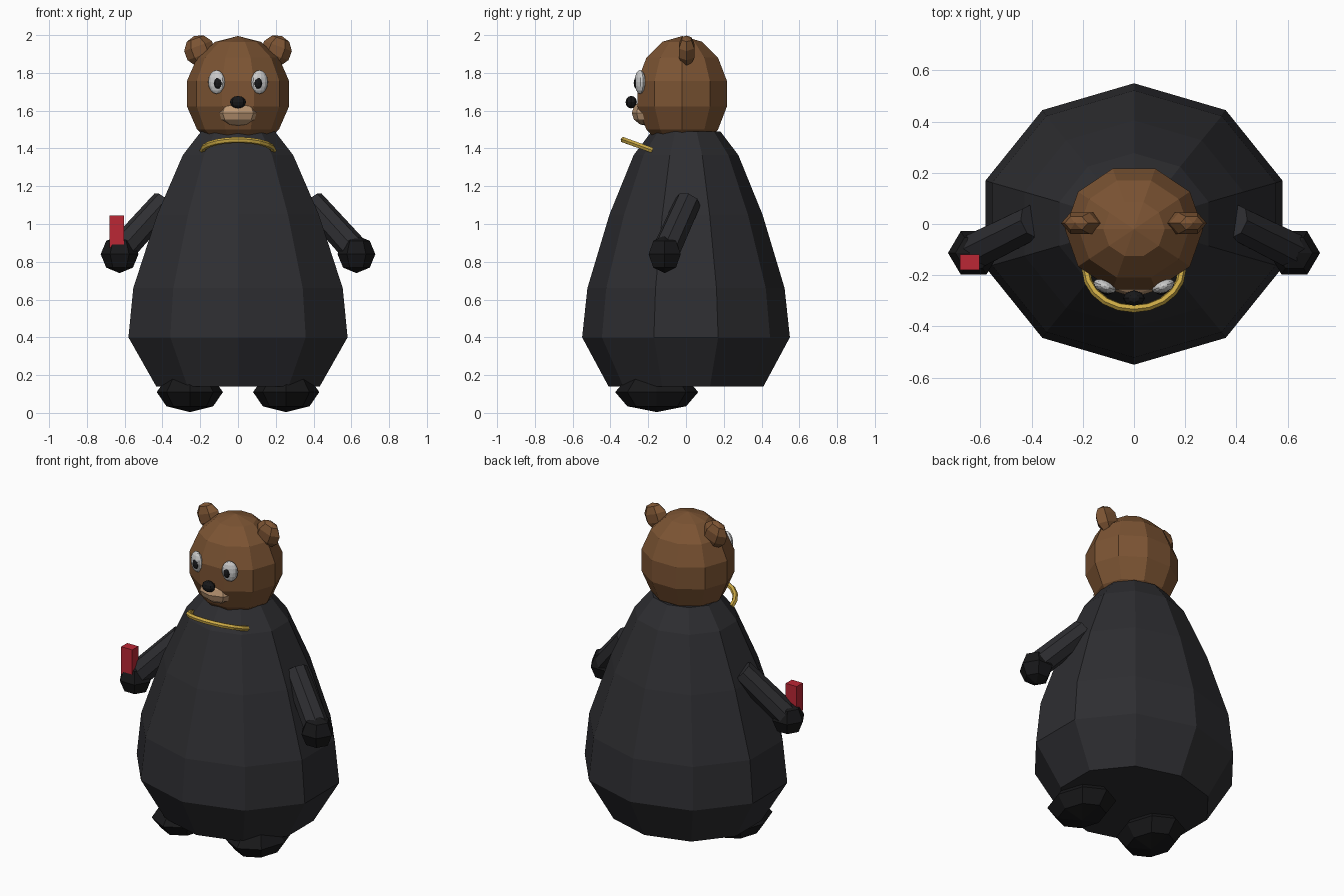
import bpy, bmesh
from math import sin, cos, pi, radians
from mathutils import Matrix, Vector, Euler

if "Cube" in bpy.data.objects:
    bpy.data.objects.remove(bpy.data.objects["Cube"])


def material(name, rgb):
    m = bpy.data.materials.new(name)
    m.diffuse_color = (*rgb, 1)
    m.use_nodes = True
    m.node_tree.nodes["Principled BSDF"].inputs["Base Color"].default_value = m.diffuse_color
    return m


CLOTH = material("cloth", (0.027, 0.027, 0.031))
DARK = material("dark", (0.009, 0.009, 0.010))
FUR = material("fur", (0.20, 0.088, 0.033))
TAN = material("tan", (0.52, 0.32, 0.18))
WHITE = material("white", (0.85, 0.85, 0.85))
GOLD = material("gold", (0.60, 0.40, 0.06))
RED = material("red", (0.50, 0.02, 0.035))


def finish(name, bm, mat, matrix=Matrix()):
    bm.transform(matrix)
    bmesh.ops.recalc_face_normals(bm, faces=bm.faces)
    mesh = bpy.data.meshes.new(name)
    bm.to_mesh(mesh)
    bm.free()
    mesh.materials.append(mat)
    ob = bpy.data.objects.new(name, mesh)
    bpy.context.collection.objects.link(ob)
    return ob


def lathe(name, profile, sides, mat, phase=0.0, matrix=Matrix()):
    """Stack of (rx, ry, z) rings, closed at both ends."""
    bm = bmesh.new()
    rings = []
    for rx, ry, z in profile:
        angles = [phase + 2 * pi * i / sides for i in range(sides)]
        rings.append([bm.verts.new((rx * cos(a), ry * sin(a), z)) for a in angles])
    for lo, hi in zip(rings, rings[1:]):
        for i in range(sides):
            j = (i + 1) % sides
            bm.faces.new((lo[i], lo[j], hi[j], hi[i]))
    bm.faces.new(rings[0][::-1])
    bm.faces.new(rings[-1])
    bmesh.ops.remove_doubles(bm, verts=bm.verts, dist=1e-5)
    return finish(name, bm, mat, matrix)


def ball(name, centre, radii, sides, rings, mat, rot=(0, 0, 0), phase=0.0):
    profile = []
    for k in range(rings + 1):
        t = -pi / 2 + pi * k / rings
        profile.append((radii[0] * cos(t), radii[1] * cos(t), radii[2] * sin(t)))
    matrix = Matrix.Translation(centre) @ Euler(rot).to_matrix().to_4x4()
    return lathe(name, profile, sides, mat, phase, matrix)


# Robe and head
robe = [(0.455, 0.41, 0.14), (0.61, 0.55, 0.40), (0.583, 0.522, 0.66),
        (0.45, 0.405, 1.05), (0.307, 0.277, 1.365), (0.205, 0.182, 1.49)]
lathe("robe_body", robe, 10, CLOTH, pi / 2)
ball("head", (0, -0.02, 1.69), (0.277, 0.255, 0.305), 10, 7, FUR)

# Muzzle and nose
ball("muzzle", (0, -0.20, 1.588), (0.115, 0.087, 0.07), 8, 6, TAN)
ball("nose", (0, -0.29, 1.645), (0.043, 0.03, 0.033), 8, 6, DARK)

# Paired parts
for side, s in (("left", 1), ("right", -1)):
    ball("ear_" + side, (s * 0.203, 0.003, 1.918), (0.082, 0.05, 0.083), 6, 5, FUR,
         (0, s * radians(20), 0))
    ball("eye_" + side, (s * 0.114, -0.243, 1.752), (0.047, 0.026, 0.063), 12, 8, WHITE,
         (0, 0, s * radians(20)))
    ball("pupil_" + side, (s * 0.106, -0.262, 1.746), (0.024, 0.015, 0.031), 8, 6, DARK)

    shoulder = Vector((s * 0.39, 0.01, 1.115))
    wrist = Vector((s * 0.62, -0.105, 0.86))
    axis = wrist - shoulder
    place = Matrix.Translation(shoulder) @ axis.to_track_quat('Z', 'Y').to_matrix().to_4x4()
    lathe("arm_" + side, [(0.07, 0.07, 0), (0.075, 0.075, axis.length)], 8, CLOTH,
          pi / 8, place)
    ball("hand_" + side, (s * 0.627, -0.113, 0.84), (0.1, 0.098, 0.1), 6, 4, DARK)
    ball("foot_" + side, (s * 0.255, -0.155, 0.11), (0.175, 0.22, 0.106), 8, 4, DARK)

# Tilted half-ring necklace: square-ish section swept along an arc
bm = bmesh.new()
steps, sides = 10, 6
rings = []
for k in range(steps + 1):
    a = pi + pi * k / steps
    out = Vector((cos(a), sin(a), -0.4 * sin(a))).normalized()
    up = Vector((0, 0.37, 0.93))
    mid = Vector((0.188 * cos(a), -0.178 + 0.153 * sin(a), 1.39 - 0.055 * sin(a)))
    rings.append([bm.verts.new(mid + 0.016 * (out * cos(b) + up * sin(b)))
                  for b in (2 * pi * i / sides for i in range(sides))])
for p, q in zip(rings, rings[1:]):
    for i in range(sides):
        j = (i + 1) % sides
        bm.faces.new((p[i], p[j], q[j], q[i]))
bm.faces.new(rings[0])
bm.faces.new(rings[-1])
finish("necklace", bm, GOLD)

# Red block held in the right hand
bm = bmesh.new()
bmesh.ops.create_cube(bm, size=1)
finish("held_block", bm, RED,
       Matrix.Translation((-0.642, -0.15, 0.96)) @ Matrix.Diagonal((0.076, 0.06, 0.17, 1)))
